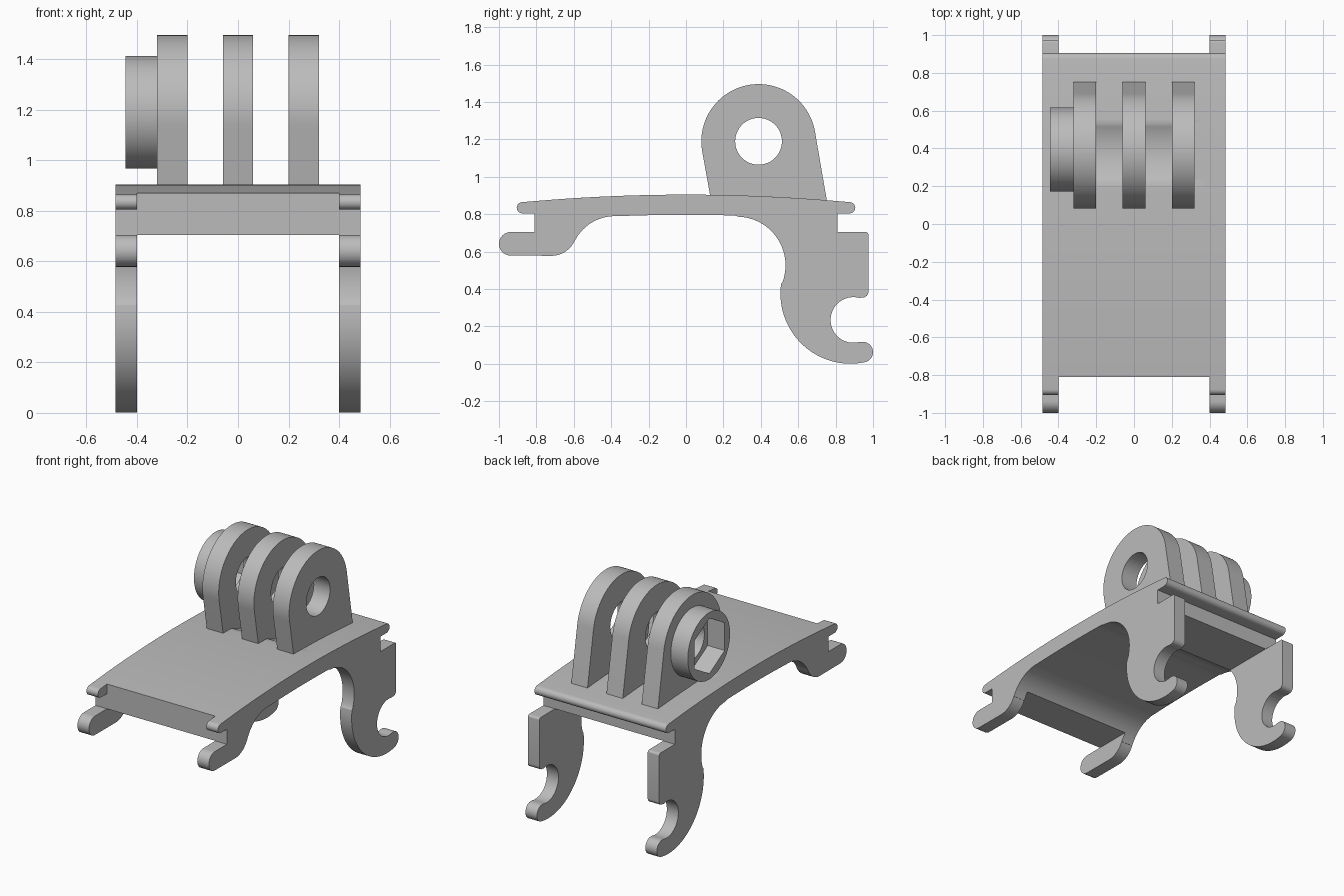
import bpy, bmesh
from math import sin, cos, radians
from mathutils import Matrix

if "Cube" in bpy.data.objects:
    bpy.data.objects.remove(bpy.data.objects["Cube"])

grey = bpy.data.materials.new("plain_grey")
grey.use_nodes = True
GREY = (0.5, 0.5, 0.5, 1)
grey.diffuse_color = GREY
grey.node_tree.nodes["Principled BSDF"].inputs["Base Color"].default_value = GREY

# Local profile axes (y, z, x) mapped to world
SIDEWAYS = Matrix(((0, 0, 1, 0), (1, 0, 0, 0), (0, 1, 0, 0), (0, 0, 0, 1)))


def arc(cy, cz, r, start, end, n=24):
    """Points along a circle arc, angles in degrees."""
    angles = [radians(start + (end - start) * i / n) for i in range(n + 1)]
    return [(cy + r * cos(a), cz + r * sin(a)) for a in angles]


def circle(cy, cz, r, n=64, turn=0):
    return arc(cy, cz, r, turn, turn + 360, n)[:-1]


def crown(y0, y1, top, n=32):
    """Gently domed line across the deck."""
    ys = [y0 + (y1 - y0) * i / n for i in range(n + 1)]
    return [(y, top - 0.053 * y * y) for y in ys]


def extrude(name, outlines, x0, x1):
    """Extrude closed side-view outlines (with holes) between x0 and x1."""
    curve = bpy.data.curves.new(name, "CURVE")
    curve.dimensions = "2D"
    curve.fill_mode = "BOTH"
    curve.extrude = (x1 - x0) / 2
    for points in outlines:
        spline = curve.splines.new("POLY")
        spline.points.add(len(points) - 1)
        for p, (y, z) in zip(spline.points, points):
            p.co = (y, z, 0, 1)
        spline.use_cyclic_u = True
    temp = bpy.data.objects.new(name + "_outline", curve)
    bpy.context.collection.objects.link(temp)
    bpy.context.view_layer.update()
    deps = bpy.context.evaluated_depsgraph_get()
    mesh = bpy.data.meshes.new_from_object(temp.evaluated_get(deps))
    bpy.data.objects.remove(temp)
    mesh.transform(Matrix.Translation(((x0 + x1) / 2, 0, 0)) @ SIDEWAYS)
    bm = bmesh.new()
    bm.from_mesh(mesh)
    bmesh.ops.remove_doubles(bm, verts=bm.verts, dist=0.0001)
    bmesh.ops.recalc_face_normals(bm, faces=bm.faces)
    bm.to_mesh(mesh)
    bm.free()
    mesh.materials.clear()
    mesh.materials.append(grey)
    obj = bpy.data.objects.new(name, mesh)
    bpy.context.collection.objects.link(obj)
    return obj


parts = []
PIVOT = (0.388, 1.19)
STEP = 0.705
back_lip = arc(0.875, 0.835, 0.03, -90, 90, 12)
front_lip = arc(-0.875, 0.835, 0.03, 90, 270, 12)

# Side plates with front hook and rear clip leg
side = (
    crown(-0.87, 0.87, 0.905)[1:-1][::-1]
    + front_lip
    + [(-0.81, 0.805), (-0.81, STEP)]
    + arc(-0.937, 0.642, 0.063, 90, 270)
    + arc(-0.72, 0.715, 0.137, -90, -26)
    + arc(-0.38, 0.55, 0.24, 154, 91)
    + crown(-0.36, 0.26, 0.797, 16)
    + arc(0.272, 0.527, 0.26, 88, -20)
    + arc(0.88, 0.376, 0.375, 172, 275, 36)
    + arc(0.945, 0.063, 0.055, -80, 95)
    + arc(0.895, 0.235, 0.122, -75, -285, 36)
    + arc(0.945, 0.385, 0.03, -90, 0, 8)
    + arc(0.96, 0.69, 0.015, 0, 90, 6)
    + [(0.81, STEP), (0.81, 0.805)]
    + back_lip
)
parts.append(extrude("right_side_plate", [side], -0.485, -0.40))
parts.append(extrude("left_side_plate", [side], 0.40, 0.485))

# Domed deck between the plates
deck_outline = (
    crown(-0.81, 0.87, 0.905)[:-1][::-1]
    + [(-0.81, STEP)]
    + arc(-0.38, 0.55, 0.24, 139.8, 91)
    + crown(-0.36, 0.26, 0.797, 16)
    + arc(0.272, 0.527, 0.26, 88, 43.2)
    + [(0.81, STEP), (0.81, 0.805)]
    + back_lip
)
deck = extrude("deck", [deck_outline], -0.40, 0.40)
parts.append(deck)

# Shallow clearance hollows in the deck between the lugs
for x in (-0.13, 0.13):
    cutter = extrude("hollow_cutter", [circle(*PIVOT, 0.332, 96)], x - 0.07, x + 0.07)
    cutter.hide_render = True
    cut = deck.modifiers.new("hollow", "BOOLEAN")
    cut.object = cutter
    cut.operation = "DIFFERENCE"
    cut.solver = "EXACT"
    bpy.context.view_layer.update()
    deps = bpy.context.evaluated_depsgraph_get()
    result = bpy.data.meshes.new_from_object(deck.evaluated_get(deps))
    deck.modifiers.clear()
    deck.data = result
    bpy.data.objects.remove(cutter)

# Three slanted hinge lugs with a bolt hole
lug = arc(*PIVOT, 0.306, 10, 190, 48) + [(0.138, 0.85), (0.757, 0.85)]
for name, x in (("right", -0.26), ("middle", 0), ("left", 0.26)):
    parts.append(extrude(name + "_lug", [lug, circle(*PIVOT, 0.125)], x - 0.06, x + 0.06))

# Round boss with a hexagonal nut socket
parts.append(extrude("nut_boss", [circle(0.394, 1.19, 0.223),
                                  circle(*PIVOT, 0.185, 6, 30)], -0.445, -0.32))

# Smooth curves, sharp edges
bpy.ops.object.select_all(action="DESELECT")
for obj in parts:
    obj.select_set(True)
bpy.context.view_layer.objects.active = deck
bpy.ops.object.shade_smooth_by_angle(angle=radians(30))
